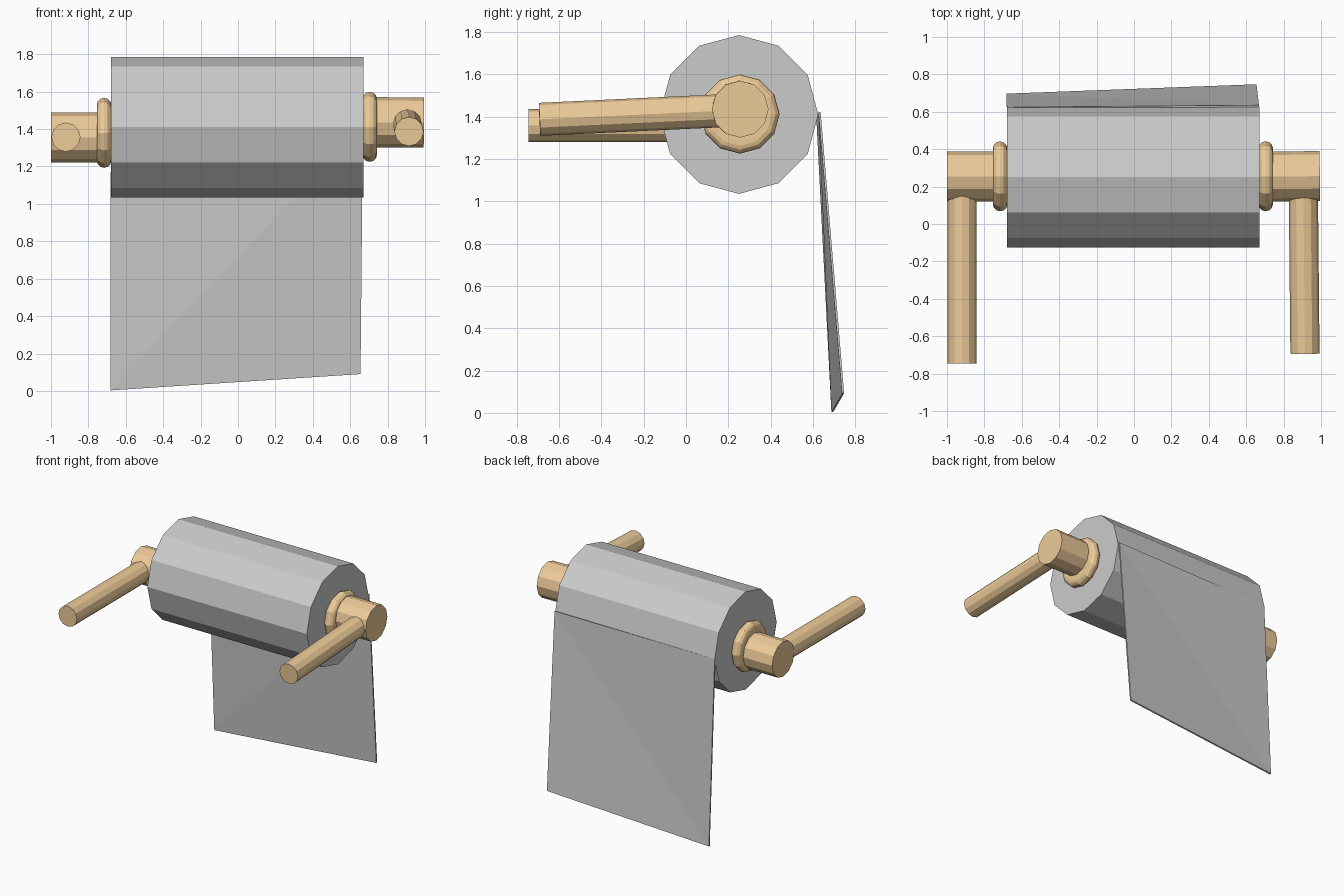
import bpy, bmesh, math
from mathutils import Vector

if "Cube" in bpy.data.objects:
    bpy.data.objects.remove(bpy.data.objects["Cube"])

wood = bpy.data.materials.new("wood")
wood.diffuse_color = (0.85, 0.6, 0.32, 1)
wood.use_nodes = True
wood.node_tree.nodes["Principled BSDF"].inputs["Base Color"].default_value = wood.diffuse_color


def finish(name, bm, mat=None):
    bmesh.ops.recalc_face_normals(bm, faces=bm.faces)
    me = bpy.data.meshes.new(name)
    bm.to_mesh(me)
    bm.free()
    ob = bpy.data.objects.new(name, me)
    bpy.context.collection.objects.link(ob)
    if mat:
        me.materials.append(mat)
    return ob


def turned(name, a, b, profile, mat=None, sides=12):
    """Capped solid turned about the line a-b; profile is (fraction, radius)."""
    a, b = Vector(a), Vector(b)
    d = (b - a).normalized()
    side = d.cross(Vector((0, 0, 1))).normalized()
    up = side.cross(d)
    bm = bmesh.new()
    rings = []
    for t, r in profile:
        c = a.lerp(b, t)
        rings.append([bm.verts.new(c + r * (up * math.cos(k * math.tau / sides)
                                            + side * math.sin(k * math.tau / sides)))
                      for k in range(sides)])
    for p, q in zip(rings, rings[1:]):
        for k in range(sides):
            n = (k + 1) % sides
            bm.faces.new((p[k], p[n], q[n], q[k]))
    bm.faces.new(rings[0])
    bm.faces.new(rings[-1])
    return finish(name, bm, mat)


def rod(name, a, b, r, mat=None):
    return turned(name, a, b, [(0, r), (1, r)], mat)


# Paper roll
rod("paper_roll", (-0.68, 0.25, 1.41), (0.67, 0.25, 1.41), 0.375)

# Hanging sheet, slightly twisted
bm = bmesh.new()
corners = [(-0.68, 0.615, 1.41), (0.668, 0.626, 1.42),
           (0.655, 0.737, 0.09), (-0.682, 0.687, 0.003)]
front = [bm.verts.new(c) for c in corners]
back = [bm.verts.new((x, y + 0.01, z + 0.003)) for x, y, z in corners]
for s in (front, back):
    bm.faces.new((s[0], s[1], s[3]))
    bm.faces.new((s[1], s[2], s[3]))
for i in range(4):
    j = (i + 1) % 4
    bm.faces.new((front[i], front[j], back[j], back[i]))
finish("hanging_sheet", bm)

# Rounded collars against the roll ends
collar = [(0, 0.15), (0.07, 0.168), (0.25, 0.182), (0.5, 0.187),
          (0.75, 0.182), (0.93, 0.168), (1, 0.15)]
turned("collar_left", (-0.677, 0.255, 1.38), (-0.755, 0.255, 1.38), collar, wood)
turned("collar_right", (0.665, 0.255, 1.412), (0.743, 0.255, 1.412), collar, wood)

# Spindle ends
rod("spindle_left", (-0.67, 0.253, 1.355), (-1.0, 0.253, 1.355), 0.134, wood)
rod("spindle_right", (0.66, 0.252, 1.437), (0.993, 0.256, 1.435), 0.134, wood)

# Arms reaching forward
rod("arm_left", (-0.92, -0.745, 1.357), (-0.92, 0.22, 1.357), 0.078, wood)
rod("arm_right", (0.914, -0.692, 1.387), (0.905, 0.22, 1.43), 0.078, wood)
